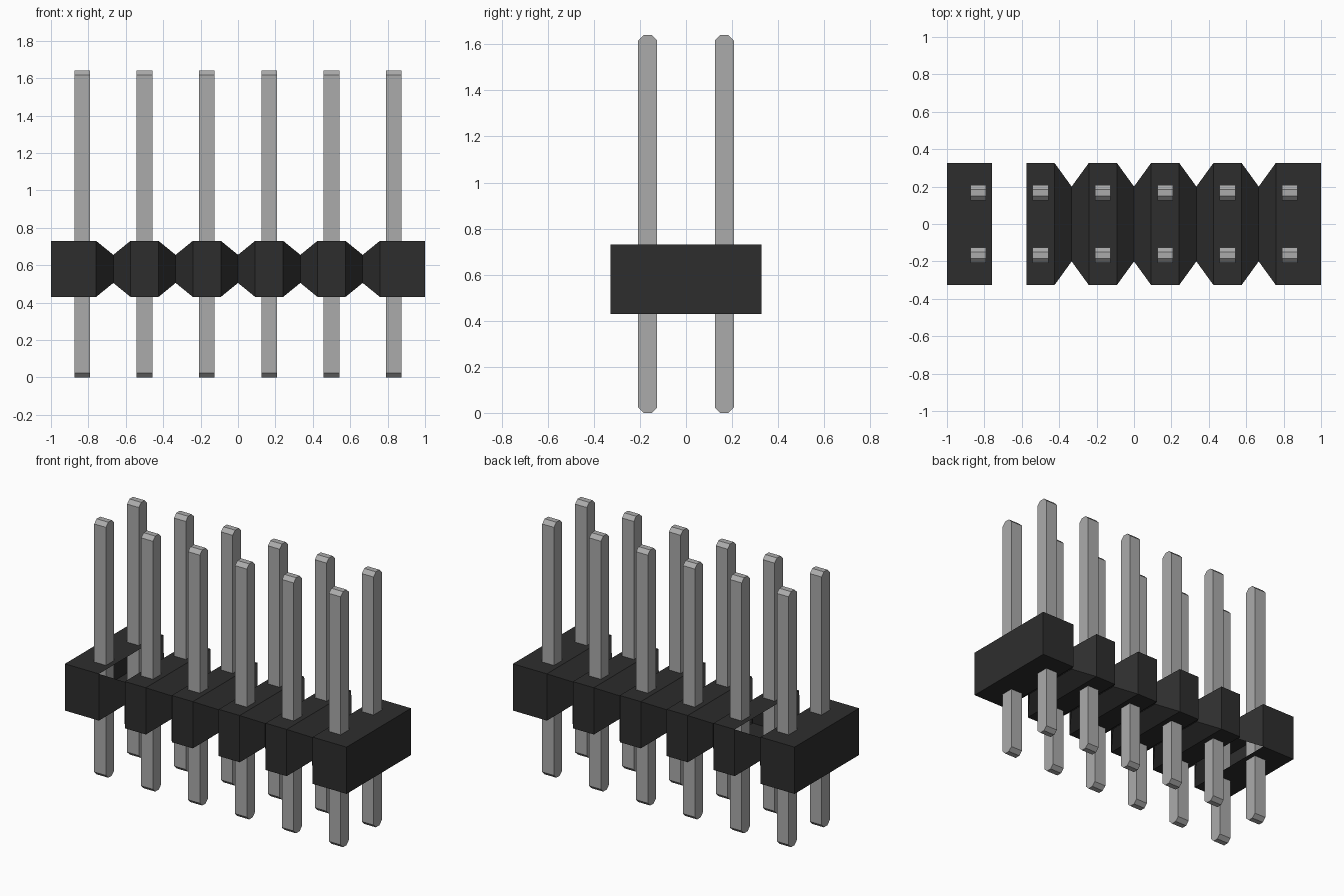
import bpy, bmesh

PITCH = 1 / 3
COUNT = 6
MID_Z = 0.58

if "Cube" in bpy.data.objects:
    bpy.data.objects.remove(bpy.data.objects["Cube"], do_unlink=True)


def material(name, colour, roughness):
    mat = bpy.data.materials.new(name)
    mat.use_nodes = True
    mat.diffuse_color = colour
    bsdf = next(n for n in mat.node_tree.nodes if n.type == "BSDF_PRINCIPLED")
    bsdf.inputs["Base Color"].default_value = colour
    bsdf.inputs["Roughness"].default_value = roughness
    return mat


def make_mesh(bm, name, mat):
    mesh = bpy.data.meshes.new(name)
    bm.to_mesh(mesh)
    bm.free()
    mesh.materials.append(mat)
    return mesh


def place(mesh, name, location=(0, 0, 0)):
    obj = bpy.data.objects.new(name, mesh)
    obj.location = location
    bpy.context.collection.objects.link(obj)


plastic = material("black plastic", (0.027, 0.027, 0.027, 1), 0.6)
metal = material("grey metal", (0.41, 0.41, 0.41, 1), 0.4)

# Housing: one loft along x, full-size blocks joined by pinched waists
FULL, WAIST = (0.327, 0.15), (0.2, 0.075)      # half depth, half height
stations = [(-1, FULL)]
for i in range(COUNT - 1):
    waist_x = (i - 2) * PITCH
    stations += [(waist_x - 0.092, FULL), (waist_x, WAIST), (waist_x + 0.092, FULL)]
stations.append((1, FULL))

bm = bmesh.new()
rings = []
for x, (hy, hz) in stations:
    corners = [(-hy, -hz), (hy, -hz), (hy, hz), (-hy, hz)]
    rings.append([bm.verts.new((x, y, MID_Z + z)) for y, z in corners])
for i, (a, b) in enumerate(zip(rings, rings[1:])):
    for j in range(4):
        # The first waist is open above and below
        if i in (1, 2) and j in (0, 2):
            continue
        k = (j + 1) % 4
        bm.faces.new((a[j], a[k], b[k], b[j]))
bm.faces.new(rings[0][::-1])
bm.faces.new(rings[-1])
place(make_mesh(bm, "housing", plastic), "housing")

# Pin: square bar whose ends are chamfered on the front and back
HALF, CUT, HEIGHT = 0.0417, 0.024, 1.64
half_profile = [(HALF - CUT, 0), (HALF, CUT), (HALF, HEIGHT - CUT), (HALF - CUT, HEIGHT)]
profile = half_profile + [(-y, z) for y, z in reversed(half_profile)]
bm = bmesh.new()
face = bm.faces.new([bm.verts.new((-HALF, y, z)) for y, z in profile])
extruded = bmesh.ops.extrude_face_region(bm, geom=[face])
moved = [v for v in extruded["geom"] if isinstance(v, bmesh.types.BMVert)]
bmesh.ops.translate(bm, verts=moved, vec=(2 * HALF, 0, 0))
bmesh.ops.recalc_face_normals(bm, faces=bm.faces)
pin = make_mesh(bm, "pin", metal)

# Two rows of pins through the housing
for row, y in (("front", -PITCH / 2), ("back", PITCH / 2)):
    for i in range(COUNT):
        place(pin, f"{row}_pin_{i + 1}", ((i - 2.5) * PITCH, y, 0))
